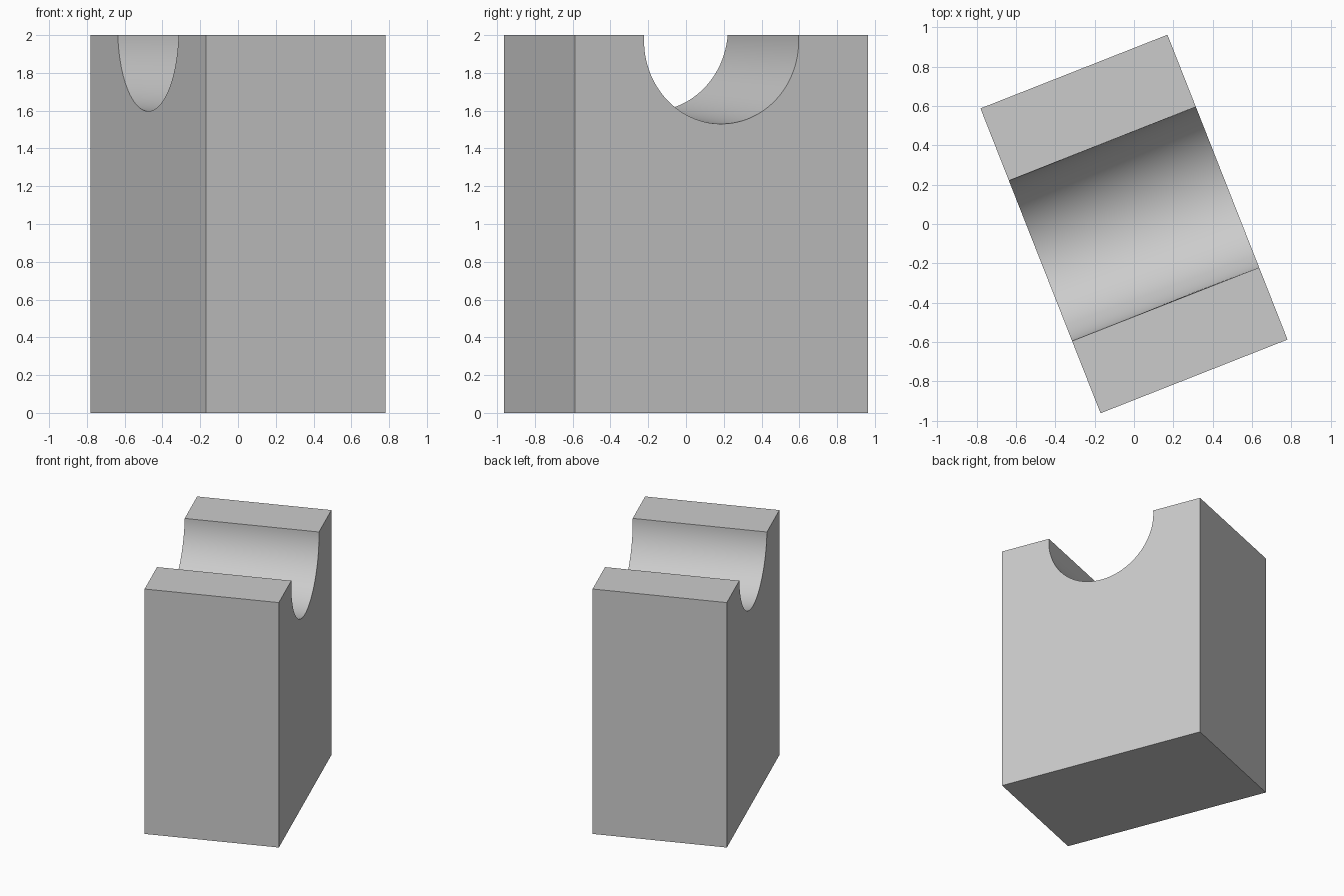
import bpy, bmesh, math

cube = bpy.data.objects.get("Cube")
if cube:
    bpy.data.objects.remove(cube, do_unlink=True)

HALF_LENGTH, HALF_WIDTH, HEIGHT = 0.511, 0.833, 2.0
TURN = math.radians(21.5)
GROOVE_RADIUS, STEPS = 0.44, 64

material = bpy.data.materials.new("light grey")
material.use_nodes = True
color = (0.6, 0.6, 0.6, 1)
material.diffuse_color = color
material.node_tree.nodes["Principled BSDF"].inputs["Base Color"].default_value = color


def end_profile(axis_z):
    """Block outline (y, z) with a round groove centred at axis_z."""
    lift = math.asin((HEIGHT - axis_z) / GROOVE_RADIUS)
    start, end = 2 * math.pi + lift, math.pi - lift
    arc = []
    for i in range(STEPS + 1):
        a = start + (end - start) * i / STEPS
        arc.append((GROOVE_RADIUS * math.cos(a), axis_z + GROOVE_RADIUS * math.sin(a)))
    return [(-HALF_WIDTH, 0), (HALF_WIDTH, 0), (HALF_WIDTH, HEIGHT),
            *arc, (-HALF_WIDTH, HEIGHT)]


# Block with a slightly sloping groove: one outline at each end, bridged
bm = bmesh.new()
ends = [[bm.verts.new((x, y, z)) for y, z in end_profile(axis_z)]
        for x, axis_z in ((-HALF_LENGTH, 2.037), (HALF_LENGTH, 1.97))]
low, high = ends
count = len(low)
for i in range(count):
    j = (i + 1) % count
    bm.faces.new((low[i], low[j], high[j], high[i]))
bm.faces.new(low)
bm.faces.new(high)
bmesh.ops.recalc_face_normals(bm, faces=bm.faces)

mesh = bpy.data.meshes.new("grooved_block")
bm.to_mesh(mesh)
bm.free()
mesh.materials.append(material)

block = bpy.data.objects.new("grooved_block", mesh)
bpy.context.collection.objects.link(block)
block.rotation_euler.z = TURN

# Smooth groove, sharp block edges
bpy.ops.object.select_all(action='DESELECT')
block.select_set(True)
bpy.context.view_layer.objects.active = block
bpy.ops.object.shade_smooth_by_angle(angle=math.radians(30))
